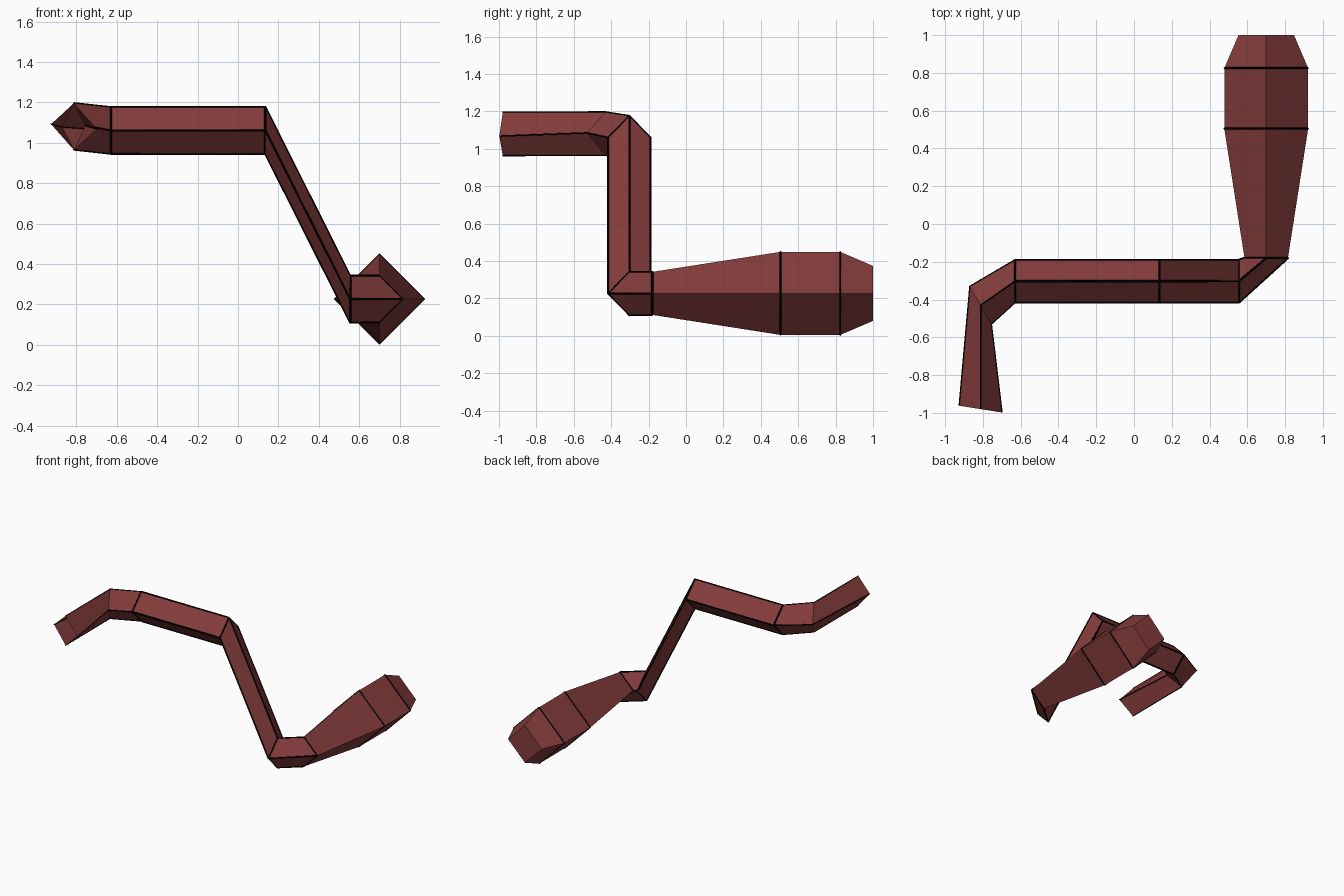
import bpy, bmesh
from mathutils import Vector as V

if "Cube" in bpy.data.objects:
    bpy.data.objects.remove(bpy.data.objects["Cube"])


def material(name, rgb):
    m = bpy.data.materials.new(name)
    m.diffuse_color = (*rgb, 1)
    m.use_nodes = True
    m.node_tree.nodes["Principled BSDF"].inputs["Base Color"].default_value = m.diffuse_color
    return m


red = material("dull red", (0.235, 0.045, 0.045))
black = material("black", (0.0, 0.0, 0.0))


def diamond(centre, side, h):
    """Four-point section: top, side, bottom, other side."""
    c, s, up = V(centre), V(side), V((0, 0, h))
    return [c + up, c + s, c - up, c - s]


# Sections from the fat grip, along the crank, to the short end
rings = [diamond((0.70, y, 0.227), (r, 0, 0), r)
         for y, r in ((1.0, 0.147), (0.825, 0.222), (0.505, 0.222), (-0.18, 0.115))]
rings += [diamond((x, -0.303, z), (0, -0.113, 0), 0.116)
          for x, z in ((0.555, 0.226), (0.135, 1.061), (-0.63, 1.061))]
rings += [diamond((-0.812, -0.43, 1.081), (0.057, -0.10, 0.004), 0.116),
          diamond((-0.812, -0.98, 1.08), (0.113, -0.018, -0.012), 0.116)]

# Crank body: capped at the grip, open at the short end
bm = bmesh.new()
loops = [[bm.verts.new(p) for p in r] for r in rings]
for a, b in zip(loops, loops[1:]):
    for i in range(4):
        j = (i + 1) % 4
        bm.faces.new((a[i], a[j], b[j], b[i]))
bm.faces.new(loops[0])
bmesh.ops.recalc_face_normals(bm, faces=bm.faces)
mesh = bpy.data.meshes.new("crank_handle")
bm.to_mesh(mesh)
bm.free()
mesh.materials.append(red)
bpy.context.collection.objects.link(bpy.data.objects.new("crank_handle", mesh))


def edge_lines(name, radius, paths):
    """Thin black lines; each path is (points, closed)."""
    curve = bpy.data.curves.new(name, 'CURVE')
    curve.dimensions = '3D'
    curve.bevel_depth = radius
    curve.bevel_resolution = 0
    for points, closed in paths:
        s = curve.splines.new('POLY')
        s.points.add(len(points) - 1)
        for p, co in zip(s.points, points):
            p.co = (*co, 1)
        s.use_cyclic_u = closed
    curve.materials.append(black)
    bpy.context.collection.objects.link(bpy.data.objects.new(name, curve))


# Black lines: joints and long edges of the bars, then grip bands and short end
edge_lines("bar_lines", 0.006,
           [(r, True) for r in rings[3:7]] +
           [([r[i] for r in rings[3:7]], False) for i in range(4)])
edge_lines("grip_lines", 0.005, [(r, True) for r in rings[1:3]])
edge_lines("end_lines", 0.004,
           [([r[i] for r in rings[6:9]], False) for i in range(4)])
